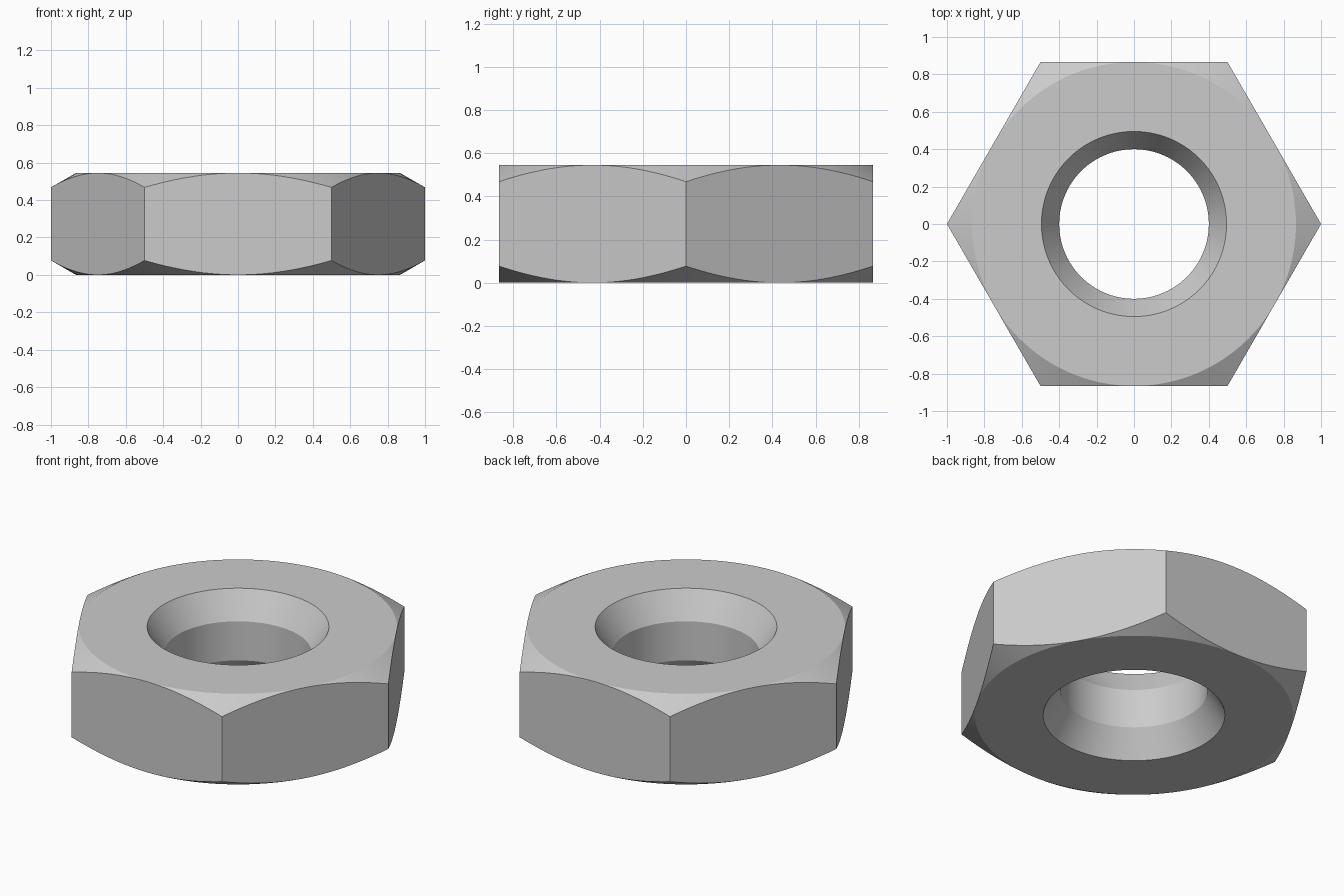
import bpy, bmesh
from math import cos, sin, pi, sqrt, radians

cube = bpy.data.objects.get("Cube")
if cube:
    bpy.data.objects.remove(cube, do_unlink=True)

HEIGHT = 0.545
FLAT = sqrt(3) / 2            # centre to flat side
DROP = 0.077                  # chamfer depth at the corners
HOLE, MOUTH, SINK = 0.40, 0.495, 0.155
STEPS = 120                   # multiple of 6, so corners are hit


def hex_radius(i):
    side = STEPS // 6
    return FLAT / cos(2 * pi * (i % side) / STEPS - pi / 6)


def section(i):
    """Closed radial section (radius, height) at step i."""
    r = hex_radius(i)
    d = DROP * (r - FLAT) / (1 - FLAT)
    return [(HOLE, SINK), (MOUTH, 0), (FLAT, 0), (r, d),
            (r, HEIGHT - d), (FLAT, HEIGHT), (MOUTH, HEIGHT),
            (HOLE, HEIGHT - SINK)]


# Nut body: sections swept around the axis
bm = bmesh.new()
rings = []
for i in range(STEPS):
    a = 2 * pi * i / STEPS
    rings.append([bm.verts.new((r * cos(a), r * sin(a), z))
                  for r, z in section(i)])
for i, ring in enumerate(rings):
    nxt = rings[(i + 1) % STEPS]
    for j in range(len(ring)):
        k = (j + 1) % len(ring)
        bm.faces.new((ring[j], nxt[j], nxt[k], ring[k]))

# Close the chamfer where it runs out at the middle of each side
bmesh.ops.remove_doubles(bm, verts=bm.verts, dist=1e-5)
bmesh.ops.recalc_face_normals(bm, faces=bm.faces)
mesh = bpy.data.meshes.new("hex_nut")
bm.to_mesh(mesh)
bm.free()
nut = bpy.data.objects.new("hex_nut", mesh)
bpy.context.collection.objects.link(nut)

# Plain grey metal
steel = bpy.data.materials.new("light_grey")
steel.use_nodes = True
colour = (0.6, 0.6, 0.6, 1)
steel.diffuse_color = colour
steel.node_tree.nodes["Principled BSDF"].inputs["Base Color"].default_value = colour
mesh.materials.append(steel)

bpy.ops.object.select_all(action="DESELECT")
nut.select_set(True)
bpy.context.view_layer.objects.active = nut
bpy.ops.object.shade_smooth_by_angle(angle=radians(25))
